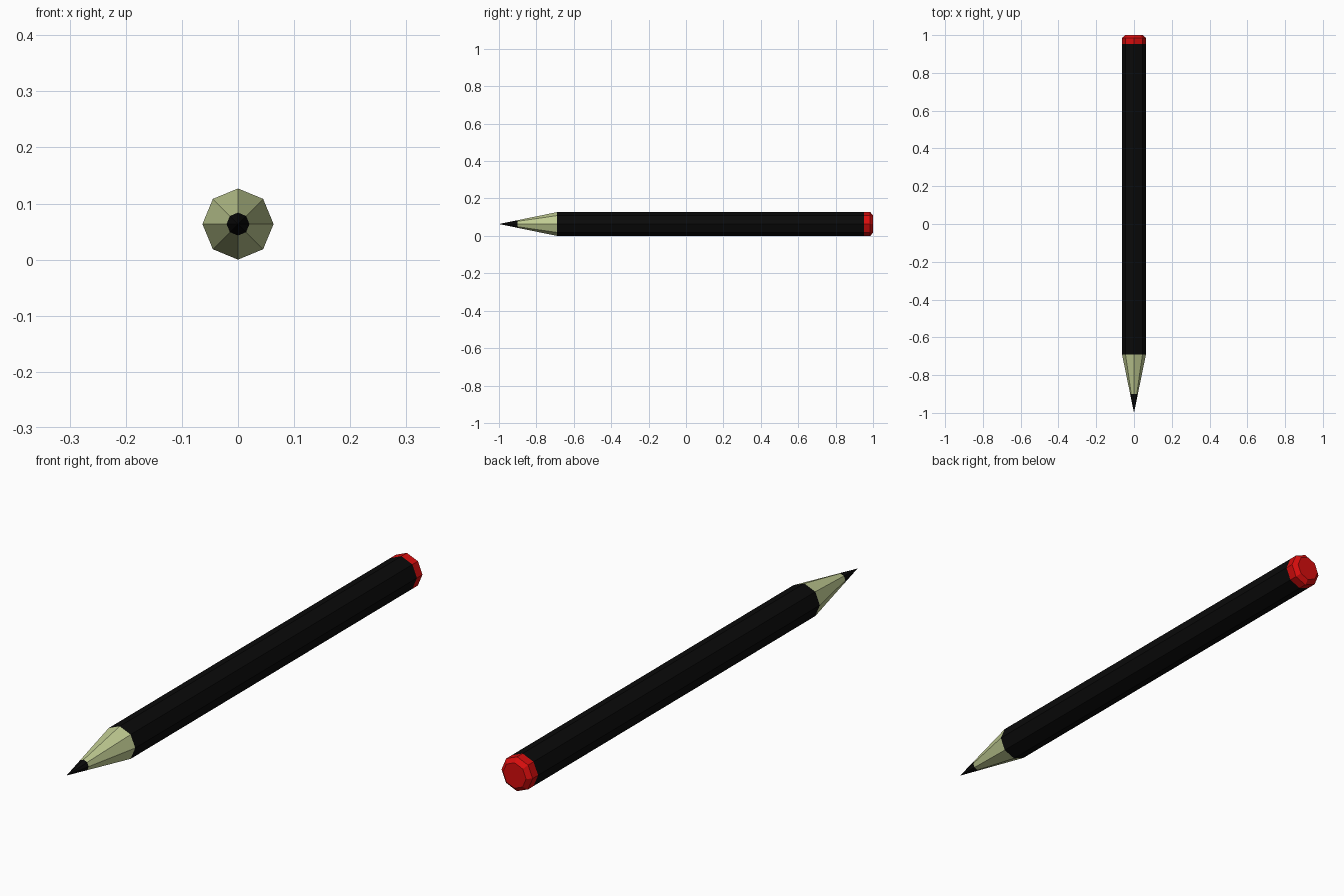
import bpy, bmesh, math

if "Cube" in bpy.data.objects:
    bpy.data.objects.remove(bpy.data.objects["Cube"])

SIDES = 8
R = 0.0634  # pencil radius, also the height of its axis


def material(name, rgb):
    m = bpy.data.materials.new(name)
    m.diffuse_color = (*rgb, 1)
    m.use_nodes = True
    m.node_tree.nodes["Principled BSDF"].inputs["Base Color"].default_value = m.diffuse_color
    return m


def lathe(name, profile, mat):
    """Eight-sided skin along y through (y, radius) stations; radius 0 is a tip."""
    bm = bmesh.new()
    rings = []
    for y, r in profile:
        count = SIDES if r else 1
        rings.append([bm.verts.new((r * math.sin(math.tau * i / SIDES), y,
                                    R + r * math.cos(math.tau * i / SIDES)))
                      for i in range(count)])
    for a, b in zip(rings, rings[1:]):
        for i in range(SIDES):
            j = (i + 1) % SIDES
            if len(a) == 1:
                bm.faces.new((a[0], b[i], b[j]))
            else:
                bm.faces.new((a[i], b[i], b[j], a[j]))
    if name == "eraser":
        bm.faces.new(rings[-1])  # flat end
    bmesh.ops.recalc_face_normals(bm, faces=bm.faces)
    # open tubes: make sure the faces point away from the axis
    f = bm.faces[0]
    c = f.calc_center_median()
    if f.normal.x * c.x + f.normal.z * (c.z - R) < 0:
        bmesh.ops.reverse_faces(bm, faces=bm.faces)
    mesh = bpy.data.meshes.new(name)
    bm.to_mesh(mesh)
    bm.free()
    mesh.materials.append(mat)
    obj = bpy.data.objects.new(name, mesh)
    bpy.context.collection.objects.link(obj)
    return obj


black = material("black", (0.003, 0.003, 0.003))
wood = material("pale wood", (0.53, 0.60, 0.29))
red = material("red", (0.68, 0.004, 0.004))

lead_r = R * 0.1 / 0.31
# Lead tip, sharpened wood, painted body, bevelled eraser
lathe("lead_tip", [(-1, 0), (-0.9, lead_r)], black)
lathe("wood_cone", [(-0.9, lead_r), (-0.69, R)], wood)
lathe("body", [(-0.69, R), (0.953, R)], black)
lathe("eraser", [(0.953, R), (0.985, R), (1, 0.047)], red)
